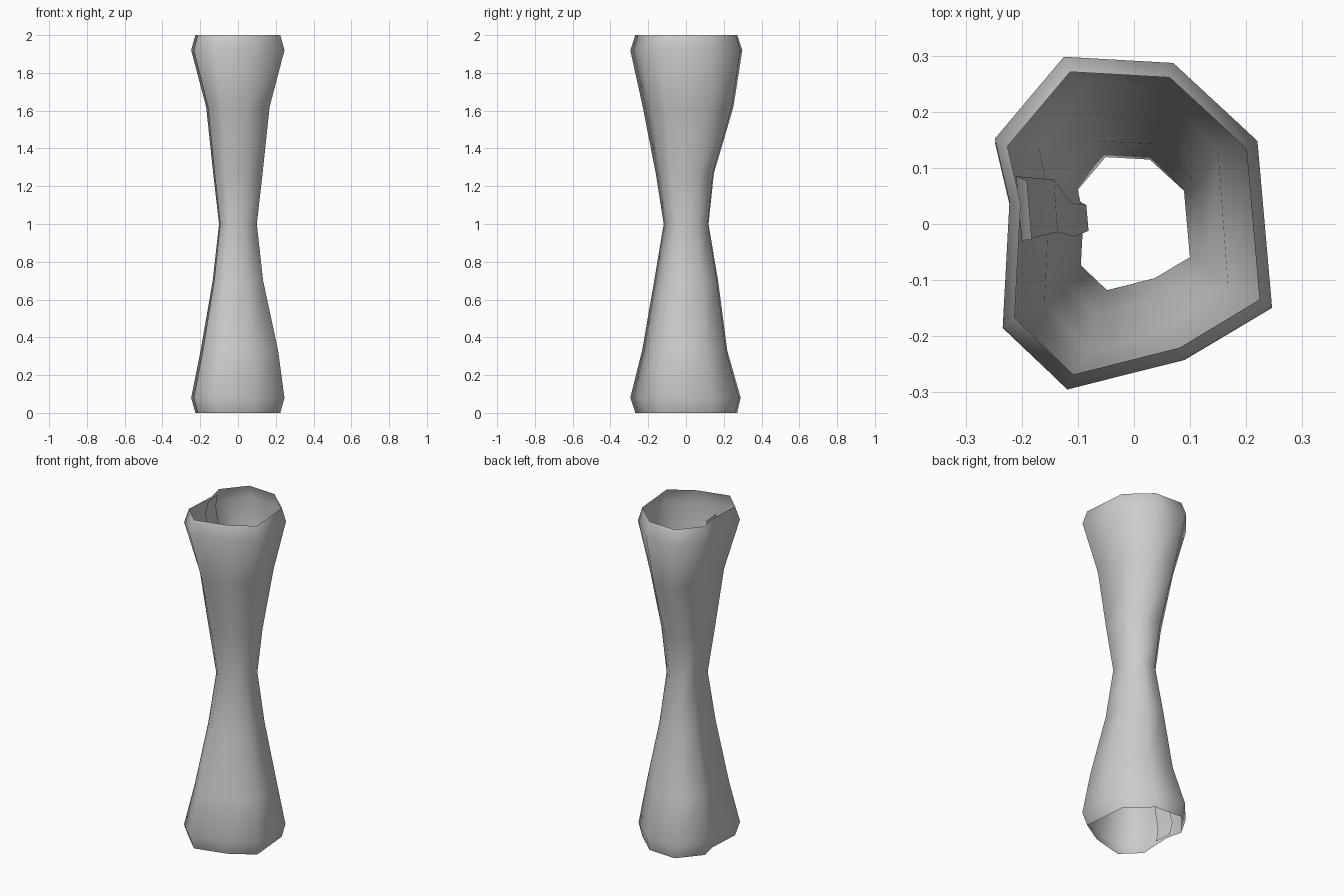
import bpy

if "Cube" in bpy.data.objects:
    bpy.data.objects.remove(bpy.data.objects["Cube"])

# Nine-sided outline at the widest level, slightly irregular
OUTLINE = [(-0.125, 0.298), (0.07, 0.287), (0.22, 0.148), (0.246, -0.148),
           (0.09, -0.242), (-0.119, -0.295), (-0.234, -0.184),
           (-0.222, 0.04), (-0.248, 0.152)]
# Narrow overlap running along the inside of the left wall
SEAM = [(-0.21, 0.085), (-0.20, -0.03)]

# Levels: height, x scale, y scale, x shift, y shift
LEVELS = [(0.0, 0.91, 0.91, 0, 0),
          (0.08, 1.0, 0.985, 0, -0.004),
          (0.33, 0.83, 0.76, 0.008, -0.008),
          (0.70, 0.54, 0.57, 0, 0),
          (1.0, 0.405, 0.40, 0, 0),
          (1.27, 0.53, 0.52, 0, -0.007),
          (1.62, 0.68, 0.81, 0, 0.01),
          (1.92, 1.0, 1.0, 0, 0),
          (2.0, 0.91, 0.91, 0, 0)]


def loft(name, outline, closed):
    """Skin the outline through every level, leaving the ends open."""
    n = len(outline)
    verts = [(x * sx + dx, y * sy + dy, z)
             for z, sx, sy, dx, dy in LEVELS for x, y in outline]
    faces = []
    for r in range(len(LEVELS) - 1):
        for i in range(n if closed else n - 1):
            j = (i + 1) % n
            # outline runs clockwise, so wind this way to face outward
            faces.append((r * n + j, r * n + i, (r + 1) * n + i, (r + 1) * n + j))
    mesh = bpy.data.meshes.new(name)
    mesh.from_pydata(verts, [], faces)
    mesh.update()
    mesh.shade_smooth()
    obj = bpy.data.objects.new(name, mesh)
    bpy.context.collection.objects.link(obj)
    return obj


# Open hourglass tube
loft("hourglass_tube", OUTLINE, True)

# Inner overlapping strip
loft("inner_seam_strip", SEAM[::-1], False)
